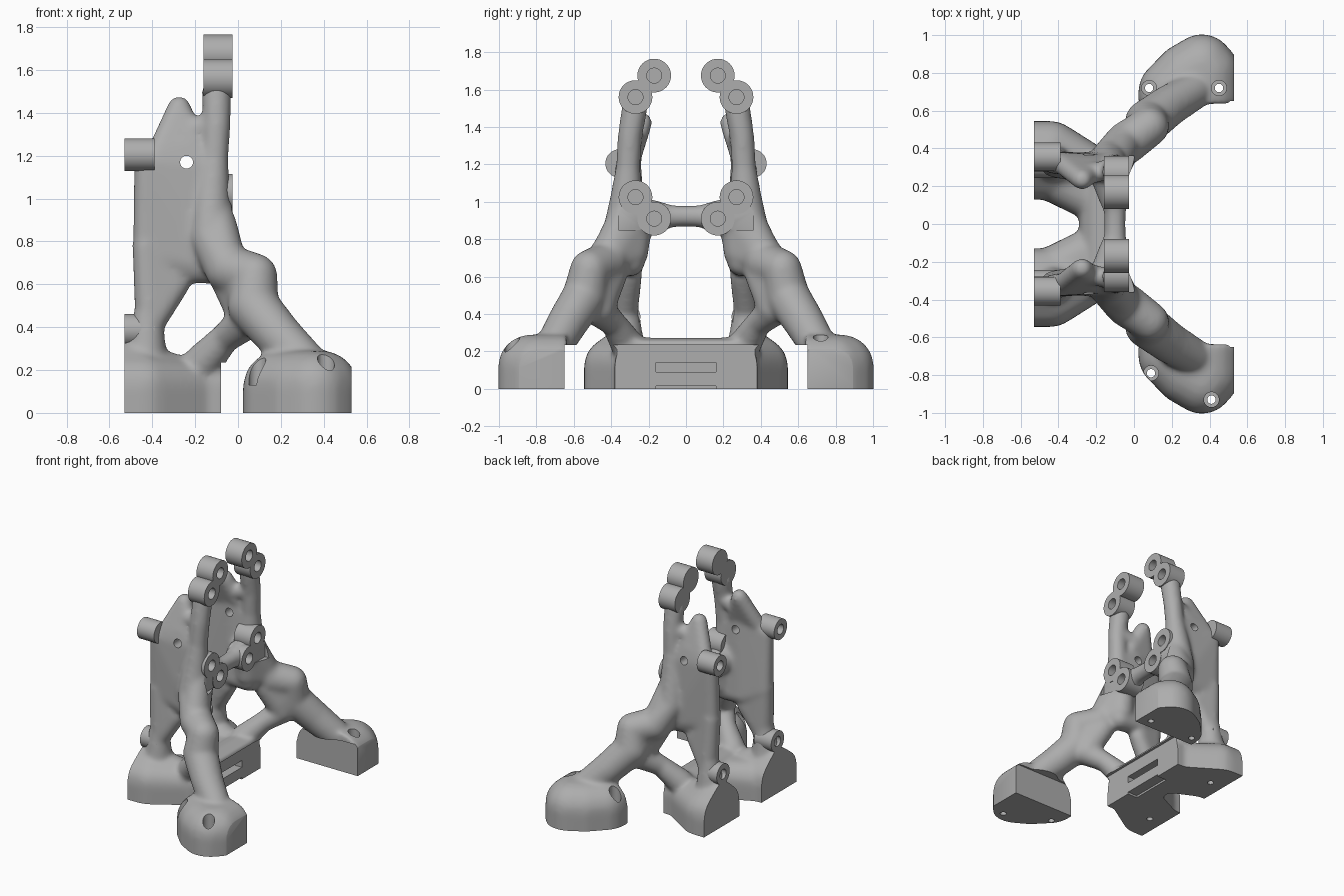
import bpy, bmesh, math
from mathutils import Matrix, Vector

cube = bpy.data.objects.get("Cube")
if cube:
    bpy.data.objects.remove(cube, do_unlink=True)

grey = bpy.data.materials.new("plain_grey")
grey.use_nodes = True
grey.diffuse_color = (0.42, 0.42, 0.42, 1)
grey.node_tree.nodes["Principled BSDF"].inputs["Base Color"].default_value = (0.42, 0.42, 0.42, 1)


def make_object(name, bm):
    mesh = bpy.data.meshes.new(name)
    bmesh.ops.recalc_face_normals(bm, faces=bm.faces[:])
    bm.to_mesh(mesh)
    bm.free()
    obj = bpy.data.objects.new(name, mesh)
    bpy.context.collection.objects.link(obj)
    mesh.materials.append(grey)
    return obj


def shade(obj):
    bpy.ops.object.select_all(action='DESELECT')
    obj.select_set(True)
    bpy.context.view_layer.objects.active = obj
    bpy.ops.object.shade_smooth_by_angle(angle=math.radians(35))


body_bm = bmesh.new()


def hull(balls, trim=None):
    """Convex skin around balls (x, y, z, radius), optionally trimmed by a plane (point, normal)."""
    tmp = bmesh.new()
    for x, y, z, r in balls:
        bmesh.ops.create_icosphere(tmp, subdivisions=3, radius=r,
                                   matrix=Matrix.Translation((x, y, z)))
    coords = [v.co.copy() for v in tmp.verts]
    tmp.free()
    skin = bmesh.new()
    for co in coords:
        skin.verts.new(co)
    bmesh.ops.convex_hull(skin, input=skin.verts[:])
    bmesh.ops.delete(skin, geom=[v for v in skin.verts if not v.link_faces], context='VERTS')
    if trim:
        bmesh.ops.bisect_plane(skin, geom=skin.verts[:] + skin.edges[:] + skin.faces[:],
                               plane_co=trim[0], plane_no=trim[1], clear_outer=True)
        bmesh.ops.holes_fill(skin, edges=[e for e in skin.edges if e.is_boundary])
    bmesh.ops.recalc_face_normals(skin, faces=skin.faces[:])
    mesh = bpy.data.meshes.new("skin")
    skin.to_mesh(mesh)
    skin.free()
    body_bm.from_mesh(mesh)
    bpy.data.meshes.remove(mesh)


def flip(balls):
    return [(x, -y, z, r) for x, y, z, r in balls]


def both(balls):
    hull(balls)
    hull(flip(balls))


def chain(balls):
    for a, b in zip(balls, balls[1:]):
        both([a, b])


def grounded(balls):
    return balls + [(x, y, -0.15, r) for x, y, z, r in balls]


# Outer feet, flat on their inner side
foot = grounded([(.193, .6, .12, .17), (.193, .7, .12, .17), (.275, .785, .12, .17),
                 (.36, .835, .12, .17), (.39, .8, .12, .17), (.39, .6, .12, .17)])
hull(foot, ((0, .637, 0), (0, -1, 0)))
hull(flip(foot), ((0, -.637, 0), (0, 1, 0)))

# Legs rising into the front posts
chain([(.31, .7, .24, .1), (.19, .63, .36, .11), (.07, .54, .5, .12),
       (.08, .515, .64, .105), (-.04, .43, .67, .115), (-.13, .355, .82, .095),
       (-.125, .32, 1.0, .09), (-.11, .31, 1.18, .066), (-.1, .3, 1.35, .066),
       (-.1, .275, 1.5, .07)])

# Shoulders between the legs and the lower bosses
both([(-.12, .285, .73, .085), (-.12, .29, 1.0, .085), (-.12, .26, .92, .085),
      (-.06, .42, .7, .1), (-.13, .355, .82, .09)])

# Rear feet, the front bar joining them and the webs in the corners
both(grounded([(-.6, .39, .12, .155), (-.44, .39, .12, .155), (-.6, .28, .12, .15),
               (-.45, .28, .12, .15), (-.22, .28, .12, .13)])
     + [(-.5, .33, .27, .07)])
both(grounded([(-.45, .28, .1, .15), (-.25, .15, .12, .12), (-.2, .28, .12, .12)]))
bar = grounded([(-.16, .25, .145, .13), (-.02, .26, .12, .125)])
hull(bar + flip(bar), ((-.06, 0, 0), (1, 0, 0)))

# Side walls, rear columns, peaks and the rim between peak and post
both([(-.43, .325, 1.17, .056), (-.43, .31, .75, .062), (-.28, .29, .68, .07),
      (-.12, .3, .68, .08), (-.12, .305, 1.15, .06), (-.25, .295, 1.25, .055)])
both([(-.43, .315, .78, .065), (-.29, .3, .6, .065), (-.41, .325, .42, .07)])
chain([(-.42, .325, .45, .07), (-.43, .325, .25, .1)])
both([(-.275, .235, 1.425, .055), (-.37, .31, 1.22, .055), (-.2, .29, 1.25, .055)])
chain([(-.22, .27, 1.32, .055), (-.11, .29, 1.35, .055)])

# Braces from the bar to the legs, with a web filling the corner behind each leg
chain([(-.17, .31, .23, .09), (-.06, .385, .35, .07), (.04, .48, .43, .09)])
both([(-.05, .39, .62, .08), (.04, .46, .43, .08), (.06, .52, .6, .1), (.02, .44, .5, .08)])

# Upper crossbar with flared ends
chain([(-.12, .26, .92, .11), (-.11, .16, .92, .085), (-.1, .08, .923, .06),
       (-.1, 0, .923, .057)])

body = make_object("organic_frame", body_bm)
remesh = body.modifiers.new("Fuse", 'REMESH')
remesh.mode = 'VOXEL'
remesh.voxel_size = 0.013
smooth = body.modifiers.new("Blend", 'SMOOTH')
smooth.factor = 0.5
smooth.iterations = 18

cutters = []


def cut(bm):
    obj = make_object("cutter", bm)
    obj.hide_render = True
    cutters.append(obj)
    mod = body.modifiers.new("Cut", 'BOOLEAN')
    mod.operation = 'DIFFERENCE'
    mod.solver = 'EXACT'
    mod.object = obj


def cut_box(low, high):
    bm = bmesh.new()
    low, high = Vector(low), Vector(high)
    bmesh.ops.create_cube(bm, size=1, matrix=Matrix.Translation((low + high) / 2)
                          @ Matrix.Diagonal((*(high - low), 1)))
    cut(bm)


def cut_cylinders(centres, r, depth, rotation=Matrix()):
    bm = bmesh.new()
    for centre in centres:
        bmesh.ops.create_cone(bm, cap_ends=True, segments=32, radius1=r, radius2=r, depth=depth,
                              matrix=Matrix.Translation(centre) @ rotation)
    cut(bm)


# Flat ground, rear, outer and inner faces
cut_box((-2, -2, -1), (2, 2, 0))
cut_box((-2, -2, -.5), (-.53, 2, 2))
cut_box((.53, -2, -.5), (2, 2, 2))
cut_box((-.08, -.65, -.5), (.7, .65, .235))

# Flush face around the lower bosses
cut_box((-.03, -.36, .85), (.2, .36, 1.2))

# Slots in the front bar
cut_box((-.16, -.16, .09), (0, .16, .14))
cut_box((-.16, -.16, -.1), (0, .16, .015))

# Counterbored bolt holes in the feet, wall holes and clearance for the boss holes
bolts = ((.45, .72), (.08, .72), (.41, -.93), (.09, -.79))
cut_cylinders([(x, y, .225) for x, y in bolts], .04, .19)
cut_cylinders([(x, y, .1) for x, y in bolts], .022, .4)
cut_cylinders([(-.42, .33, 0), (-.42, -.33, 0)], .022, .2)
cut_cylinders([(-.24, 0, 1.17)], .03, 1.2, Matrix.Rotation(math.pi / 2, 4, 'X'))
front_spots = ((.17, 1.675), (.27, 1.56), (.27, 1.025), (.17, .91))
cut_cylinders([(-.06, s * y, z) for y, z in front_spots for s in (1, -1)], .041, .13,
              Matrix.Rotation(math.pi / 2, 4, 'Y'))

# Bake the frame and drop the cutters
graph = bpy.context.evaluated_depsgraph_get()
baked = bpy.data.meshes.new_from_object(body.evaluated_get(graph))
body.modifiers.clear()
body.data = baked
baked.materials.clear()
baked.materials.append(grey)
for obj in cutters:
    bpy.data.objects.remove(obj, do_unlink=True)
shade(body)


def boss(name, back, front, y, z, r, hole):
    """Cylinder along x with a blind hole opening at the front end."""
    floor = front + (back - front) * 0.75
    profile = [(back, 0), (back, r), (front, r), (front, hole), (floor, hole), (floor, 0)]
    bm = bmesh.new()
    verts = [bm.verts.new((x, y, z + d)) for x, d in profile]
    edges = [bm.edges.new(pair) for pair in zip(verts, verts[1:])]
    bmesh.ops.spin(bm, geom=verts + edges, cent=(0, y, z), axis=(1, 0, 0),
                   angle=math.tau, steps=48)
    bmesh.ops.remove_doubles(bm, verts=bm.verts[:], dist=1e-5)
    shade(make_object(name, bm))


# Mounting bosses
for side, s in (("left", 1), ("right", -1)):
    for i, (y, z) in enumerate(front_spots):
        boss(f"front_boss_{side}_{i}", -.16, -.026, s * y, z, .09, .04)
    boss(f"rear_boss_{side}_upper", -.39, -.53, s * .355, 1.205, .076, .036)
    boss(f"rear_boss_{side}_lower", -.39, -.53, s * .32, .385, .076, .036)
